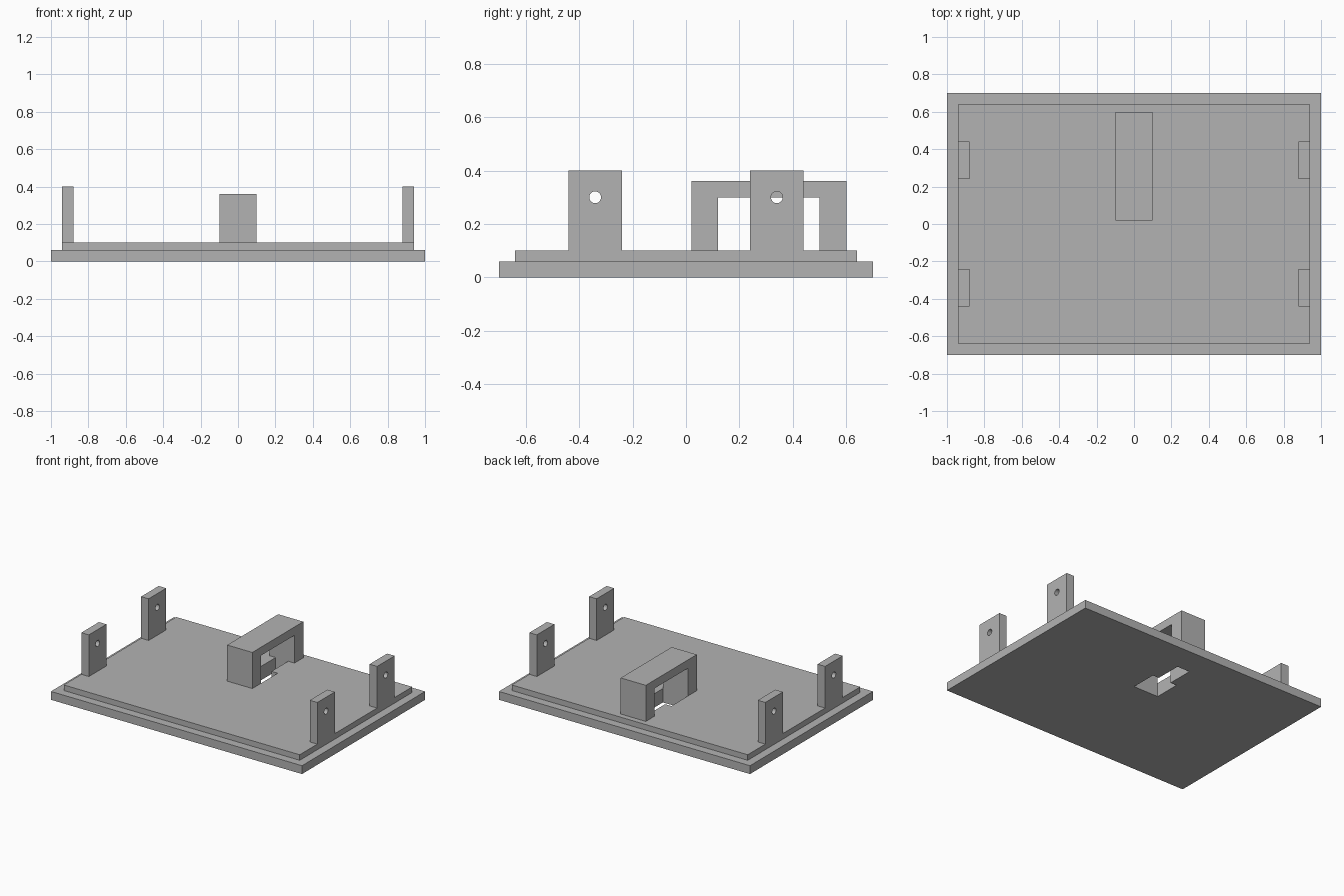
import bpy
import bmesh
from math import pi
from mathutils import Matrix, Vector

cube = bpy.data.objects.get("Cube")
if cube:
    bpy.data.objects.remove(cube, do_unlink=True)

grey = bpy.data.materials.new("plain_grey")
grey.use_nodes = True
GREY = (0.45, 0.45, 0.45, 1)
grey.diffuse_color = GREY
grey.node_tree.nodes["Principled BSDF"].inputs["Base Color"].default_value = GREY


def finish(name, bm):
    bmesh.ops.recalc_face_normals(bm, faces=bm.faces)
    mesh = bpy.data.meshes.new(name)
    bm.to_mesh(mesh)
    bm.free()
    mesh.materials.append(grey)
    obj = bpy.data.objects.new(name, mesh)
    bpy.context.collection.objects.link(obj)
    return obj


def prism(name, points, direction):
    """Extrude a flat outline of 3D points along a direction."""
    bm = bmesh.new()
    face = bm.faces.new([bm.verts.new(p) for p in points])
    extruded = bmesh.ops.extrude_face_region(bm, geom=[face], use_keep_orig=True)
    moved = [v for v in extruded["geom"] if isinstance(v, bmesh.types.BMVert)]
    bmesh.ops.translate(bm, verts=moved, vec=Vector(direction))
    return finish(name, bm)


def box(name, low, high):
    (x0, y0, z0), (x1, y1, z1) = low, high
    outline = [(x0, y0, z0), (x1, y0, z0), (x1, y1, z0), (x0, y1, z0)]
    return prism(name, outline, (0, 0, z1 - z0))


def cut(target, cutter):
    cutter.hide_render = True
    mod = target.modifiers.new("cut", "BOOLEAN")
    mod.operation = "DIFFERENCE"
    mod.solver = "EXACT"
    mod.object = cutter
    bpy.context.view_layer.objects.active = target
    bpy.ops.object.modifier_apply(modifier=mod.name)


# Stepped base
base = box("base_plate", (-1, -0.7, 0), (1, 0.7, 0.06))
step = box("raised_plate", (-0.94, -0.64, 0.06), (0.94, 0.64, 0.1))

# T-shaped opening through both plates, below the bridge
WIDE, NARROW = 0.1, 0.05
FRONT, MIDDLE, BACK = 0.12, 0.31, 0.5
half = [(WIDE, FRONT), (WIDE, MIDDLE), (NARROW, MIDDLE), (NARROW, BACK)]
outline = half + [(-x, y) for x, y in reversed(half)]
opening = prism("opening_cutter", [(x, y, -0.1) for x, y in outline], (0, 0, 0.3))
for plate in (base, step):
    cut(plate, opening)
bpy.data.objects.remove(opening, do_unlink=True)

# Bridge: an arch profile extruded sideways
arch = [(0.02, 0.1), (0.02, 0.36), (0.6, 0.36), (0.6, 0.1),
        (BACK, 0.1), (BACK, 0.3), (FRONT, 0.3), (FRONT, 0.1)]
prism("bridge", [(-WIDE, y, z) for y, z in arch], (2 * WIDE, 0, 0))

# Four upright tabs with a round hole
for side, sx in (("left", 1), ("right", -1)):
    for end, sy in (("front", -1), ("back", 1)):
        x0, x1 = sorted((sx * 0.88, sx * 0.94))
        y = sy * 0.34
        tab = box(f"{end}_{side}_tab", (x0, y - 0.1, 0.1), (x1, y + 0.1, 0.4))
        bm = bmesh.new()
        place = Matrix.Translation((sx * 0.91, y, 0.3)) @ Matrix.Rotation(pi / 2, 4, "Y")
        bmesh.ops.create_cone(bm, cap_ends=True, segments=32, radius1=0.022,
                              radius2=0.022, depth=0.2, matrix=place)
        drill = finish("hole_cutter", bm)
        cut(tab, drill)
        bpy.data.objects.remove(drill, do_unlink=True)
